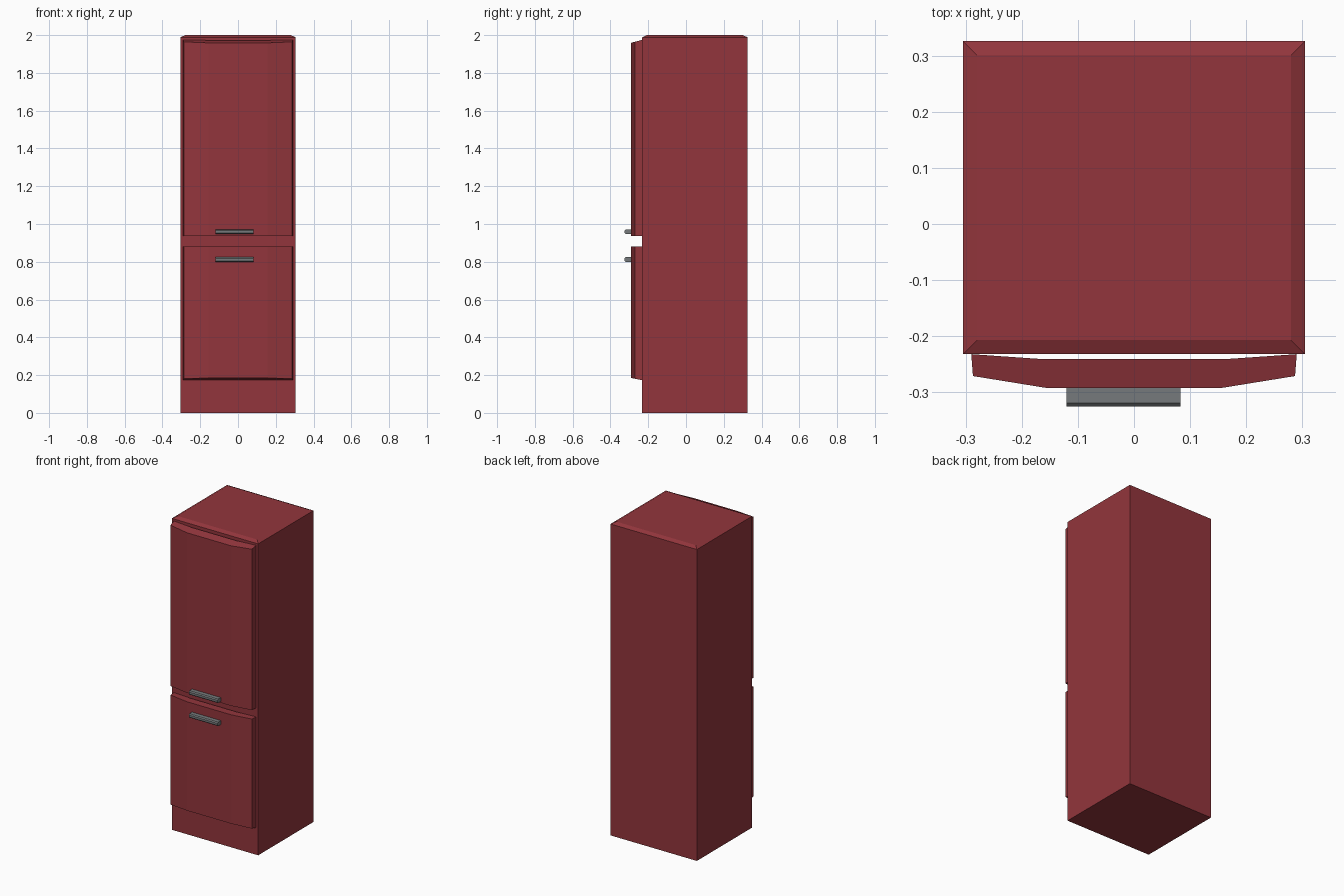
import bpy, bmesh

BACK_Y = -0.232  # front plane of the cabinet

cube = bpy.data.objects.get("Cube")
if cube:
    bpy.data.objects.remove(cube, do_unlink=True)


def material(name, rgb):
    mat = bpy.data.materials.new(name)
    mat.use_nodes = True
    mat.diffuse_color = (*rgb, 1)
    mat.node_tree.nodes["Principled BSDF"].inputs["Base Color"].default_value = (*rgb, 1)
    return mat


red = material("dark red enamel", (0.29, 0.036, 0.045))
grey = material("handle grey", (0.18, 0.195, 0.2))


def finish(name, bm, mat):
    bmesh.ops.recalc_face_normals(bm, faces=bm.faces)
    mesh = bpy.data.meshes.new(name)
    bm.to_mesh(mesh)
    bm.free()
    mesh.materials.append(mat)
    obj = bpy.data.objects.new(name, mesh)
    bpy.context.collection.objects.link(obj)
    return obj


def loft(name, rings, mat):
    """Join rings of points into a closed solid."""
    bm = bmesh.new()
    loops = [[bm.verts.new(p) for p in ring] for ring in rings]
    n = len(loops[0])
    for a, b in zip(loops, loops[1:]):
        for i in range(n):
            j = (i + 1) % n
            bm.faces.new((a[i], a[j], b[j], b[i]))
    bm.faces.new(loops[0])
    bm.faces.new(loops[-1])
    return finish(name, bm, mat)


def rectangle(x0, x1, y0, y1, z):
    return [(x0, y0, z), (x1, y0, z), (x1, y1, z), (x0, y1, z)]


# Cabinet with a shallow chamfer around its top
w, back, inset = 0.305, 0.326, 0.025
loft("cabinet", [
    rectangle(-w, w, BACK_Y, back, 0),
    rectangle(-w, w, BACK_Y, back, 1.988),
    rectangle(-w + inset, w - inset, BACK_Y + inset, back - inset, 2.0),
], red)

# Bowed door outline: hollow back, then faceted front
half = [(0.16, -0.241), (0.29, BACK_Y), (0.287, -0.271), (0.157, -0.292)]
outline = half + [(-x, y) for x, y in reversed(half)]


def door(name, bottom, top, bottom_slope, top_slope):
    def ring(z, slope):
        return [(x, y, z + slope * (BACK_Y - y)) for x, y in outline]
    loft(name, [ring(bottom, bottom_slope), ring(top, top_slope)], red)


door("upper_door", 0.937, 1.975, 0, -0.27)
door("lower_door", 0.173, 0.88, 0.2, 0)


# Bar handles with chamfered front edges
def handle(name, z):
    y0, y1, c, h = -0.325, -0.288, 0.006, 0.025
    section = [(y1, z), (y1, z + h), (y0 + c, z + h),
               (y0, z + h - c), (y0, z + c), (y0 + c, z)]
    loft(name, [[(x, y, zz) for y, zz in section] for x in (-0.12, 0.083)], grey)


handle("upper_handle", 0.946)
handle("lower_handle", 0.799)
